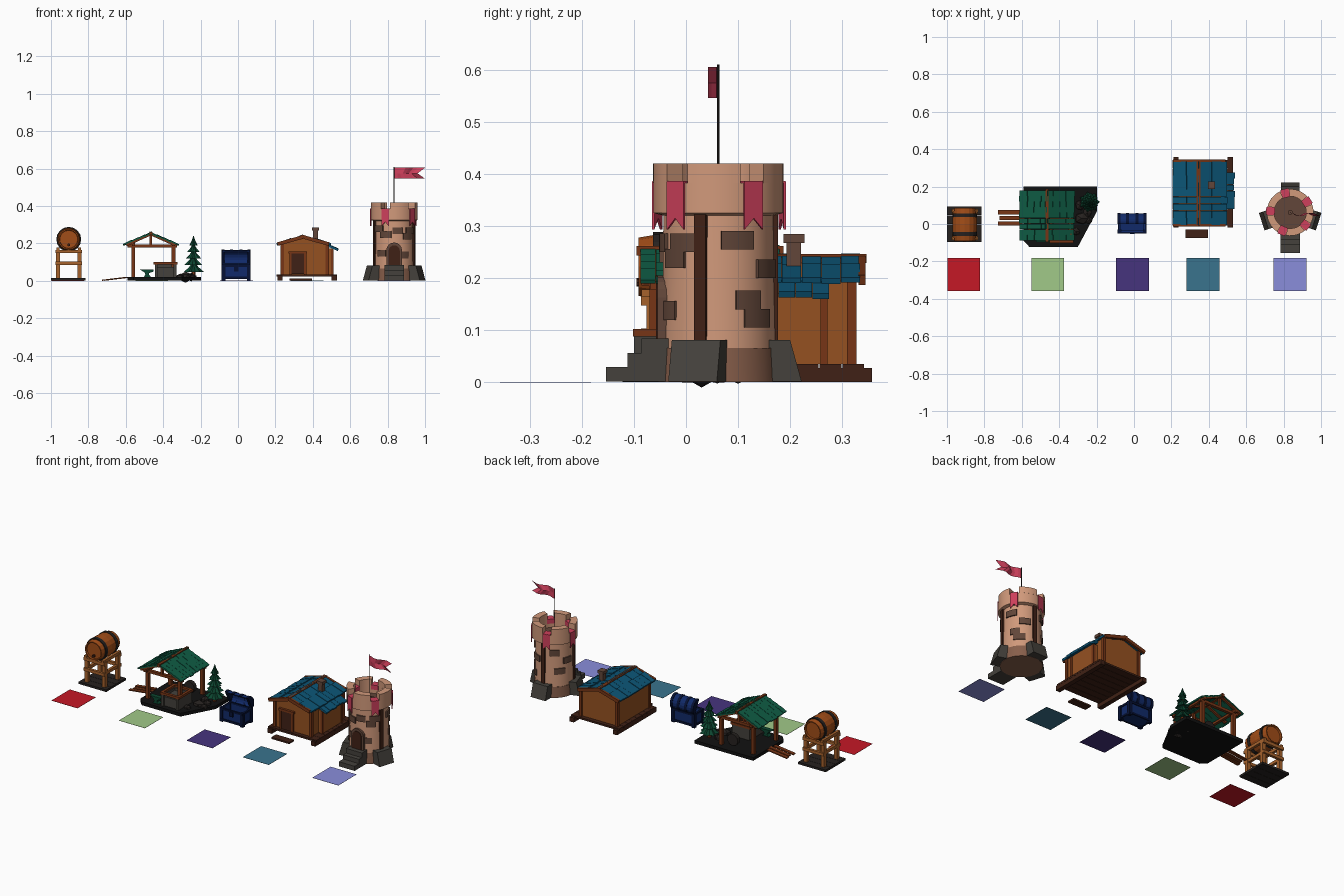
import bpy, bmesh, math, random
from mathutils import Matrix as Mx, Vector as V

if "Cube" in bpy.data.objects:
    bpy.data.objects.remove(bpy.data.objects["Cube"])

random.seed(4)
I = Mx.Identity(4)
COL = dict(red=(196, 30, 42), lime=(160, 200, 135), violet=(72, 55, 125), teal=(60, 115, 140), lilac=(137, 140, 218),
           barrel=(160, 78, 30), wood=(165, 98, 48), wall=(148, 82, 38), trim=(118, 56, 28), dark=(66, 38, 28),
           soot=(24, 24, 24), iron=(42, 38, 36), stone=(70, 67, 62), brown=(98, 72, 60), tan=(208, 152, 122),
           tan2=(135, 95, 76), pink=(205, 66, 92), blue=(20, 86, 118), green=(22, 92, 70), leaf=(20, 72, 52),
           navy=(24, 46, 105), navy2=(14, 24, 55))

def mat(c):
    if c not in bpy.data.materials:
        m = bpy.data.materials.new(c)
        m.diffuse_color = [(v / 255) ** 2.2 for v in COL[c]] + [1]
        m.use_nodes = True
        m.node_tree.nodes["Principled BSDF"].inputs["Base Color"].default_value = m.diffuse_color
    return bpy.data.materials[c]

def finish(name, bm, c, M=I, smooth=False):
    bmesh.ops.remove_doubles(bm, verts=bm.verts, dist=1e-5)
    bmesh.ops.recalc_face_normals(bm, faces=bm.faces)
    me = bpy.data.meshes.new(name)
    bm.to_mesh(me)
    bm.free()
    me.transform(M)
    me.materials.append(mat(c))
    o = bpy.data.objects.new(name, me)
    bpy.context.collection.objects.link(o)
    if smooth:
        bpy.ops.object.select_all(action='DESELECT')
        o.select_set(True)
        bpy.context.view_layer.objects.active = o
        bpy.ops.object.shade_smooth_by_angle(angle=math.radians(35))
    return o

def boxes(name, mats, c, M=I):
    bm = bmesh.new()
    for m in mats:
        bmesh.ops.create_cube(bm, size=1, matrix=m)
    return finish(name, bm, c, M)

def bx(x0, x1, y0, y1, z0, z1, ry=0, rx=0):
    return (Mx.Translation(((x0 + x1) / 2, (y0 + y1) / 2, (z0 + z1) / 2)) @ Mx.Rotation(ry, 4, 'Y')
            @ Mx.Rotation(rx, 4, 'X') @ Mx.Diagonal((x1 - x0, y1 - y0, z1 - z0, 1)))

def prism(name, pts, a, b, axis, c, M=I, smooth=False):
    f = {'x': lambda p, t: (t, *p), 'y': lambda p, t: (p[0], t, p[1]), 'z': lambda p, t: (*p, t)}[axis]
    bm = bmesh.new()
    lo, hi = ([bm.verts.new(f(p, t)) for p in pts] for t in (a, b))
    bm.faces.new(lo)
    bm.faces.new(hi)
    for i in range(len(pts)):
        j = (i + 1) % len(pts)
        bm.faces.new((lo[i], lo[j], hi[j], hi[i]))
    return finish(name, bm, c, M, smooth)

def lathe(name, prof, n, c, M=I, smooth=True, star=1):
    bm = bmesh.new()
    rings = []
    for r, z in prof:
        rings.append([bm.verts.new((r * (star if k % 2 else 1) * math.cos(k * math.tau / n),
                                    r * (star if k % 2 else 1) * math.sin(k * math.tau / n), z)) for k in range(n)])
    for a, b in zip(rings, rings[1:]):
        for k in range(n):
            bm.faces.new((a[k], a[(k + 1) % n], b[(k + 1) % n], b[k]))
    return finish(name, bm, c, M, smooth)

def sector(name, r0, r1, deg, half, z0, z1, c, M):
    an = [math.radians(deg + half * (i / 3 - 1)) for i in range(7)]
    pts = [(r1 * math.cos(a), r1 * math.sin(a)) for a in an] + [(r0 * math.cos(a), r0 * math.sin(a)) for a in an[::-1]]
    return prism(name, pts, z0, z1, 'z', c, M, True)

def slope(name, ridge, eave, y0, y1, rows, cols, t, c, jit=.006):
    # overlapping shingles from the ridge (x, z) down to the eave
    (xr, zr), (xe, ze) = ridge, eave
    ang, L, w = math.atan2(zr - ze, xe - xr), math.hypot(xe - xr, ze - zr) / rows, (y1 - y0) / cols
    out = []
    for i in range(rows):
        for j in range(cols):
            f = (i + .5) / rows
            T = Mx.Translation((xr + (xe - xr) * f, y0 + w * (j + .5), zr + (ze - zr) * f + t * .4 + random.uniform(0, .003)))
            out.append(T @ Mx.Rotation(ang + (.07 if xe > xr else -.07), 4, 'Y')
                       @ Mx.Diagonal((L * 1.1 + random.uniform(0, jit), w * .97, t, 1)))
    boxes(name, out, c)

# colour swatches
for i, (x, c) in enumerate(zip((-.911, -.46, -.008, .369, .834), ('red', 'lime', 'violet', 'teal', 'lilac'))):
    boxes(f'swatch_{i}', [bx(x - .087, x + .087, -.357, -.182, 0, .001)], c)

# barrel on a stand
bxx = -.905
boxes('barrel_floor', [bx(-1, -.815, -.095 + i * .0475, -.049 + i * .0475, .001, .014) for i in range(4)], 'iron')
legs = [bx(bxx + s * .058 - .011, bxx + s * .058 + .011, y - .011, y + .011, .014, .165) for s in (-1, 1) for y in (-.065, .06)]
rails = [bx(bxx - .07, bxx + .07, y - .008, y + .008, z, z + .018) for y in (-.078, .073) for z in (.085, .148)]
rails += [bx(bxx + s * .058 - .008, bxx + s * .058 + .008, -.085, .08, z, z + .018) for s in (-1, 1) for z in (.085, .16)]
boxes('barrel_stand', legs + rails, 'wood')
B = Mx.Translation((bxx, -.003, .222)) @ Mx.Rotation(math.pi / 2, 4, 'X')
lathe('barrel_body', [(0, -.078), (.048, -.078), (.05, -.088), (.056, -.088), (.064, -.04), (.066, 0), (.064, .04),
                      (.056, .088), (.05, .088), (.048, .078), (0, .078)], 16, 'barrel', B, False)
for i, z in enumerate((-.05, .05)):
    lathe(f'barrel_hoop_{i}', [(.06, z - .01), (.0665, z - .01), (.0665, z + .01), (.06, z + .01)], 16, 'iron', B, False)
lathe('barrel_tap', [(0, .07), (.008, .07), (.008, .092), (0, .092)], 8, 'dark', B @ Mx.Translation((0, -.03, 0)))

# forge: slab, ramp, posts, roof
prism('forge_slab', [(-.59, .2), (-.197, .2), (-.197, .07), (-.30, -.122), (-.56, -.122), (-.59, -.09)], .001, .02, 'z', 'soot')
boxes('ramp_planks', [bx(-.728 + d, -.595 + d, y, y + .022, .008, .014, -.12) for y, d in ((-.008, 0), (.022, .01), (.052, .002))], 'trim')
P = [(-.56, -.06), (-.56, .155), (-.345, -.06), (-.345, .155)]
boxes('forge_posts', [bx(x - .01, x + .01, y - .01, y + .01, .02, .205) for x, y in P], 'trim')
boxes('forge_beams', [bx(-.59, -.325, y - .009, y + .009, .178, .194) for y in (-.06, .155)]
      + [bx(x - .008, x + .008, -.085, .18, .186, .2) for x in (-.56, -.345)]
      + [bx(-.473, -.459, y - .007, y + .007, .19, .25) for y in (-.06, .155)]
      + [bx(-.474, -.458, -.095, .187, .244, .262)], 'trim')
for s in (-1, 1):
    boxes(f'forge_rafters_{s}', [bx(-.466 + s * .065 - .072, -.466 + s * .065 + .072, y - .007, y + .007, .214, .227, s * .42)
                                 for y in (-.075, .05, .17)], 'trim')
    slope(f'forge_shingles_{s}', (-.466, .25), (-.466 + s * .142, .191), -.088, .18, 4, 9, .008, 'green', .014)
# forge: furnace, anvil, wheel, rocks
boxes('furnace', [bx(-.445, -.43, -.1, .03, .02, .09), bx(-.345, -.33, -.1, .03, .02, .09), bx(-.445, -.33, .01, .03, .02, .09),
                  bx(-.44, -.335, -.09, .02, .02, .075)], 'stone')
boxes('furnace_rim', [bx(-.452, -.323, y - .008, y + .008, .088, .102) for y in (-.094, .026)]
      + [bx(x - .008, x + .008, -.1, .03, .088, .102) for x in (-.443, -.332)], 'trim')
prism('anvil', [(-.505, .02), (-.465, .02), (-.475, .032), (-.475, .042), (-.452, .05), (-.452, .06), (-.525, .06),
                (-.5, .046), (-.495, .032)], -.095, -.068, 'y', 'leaf')
lathe('grindstone', [(0, -.012), (.035, -.012), (.035, .012), (0, .012)], 12, 'iron',
      Mx.Translation((-.41, .13, .057)) @ Mx.Rotation(math.pi / 2, 4, 'X'), False)
for i, (x, y, r) in enumerate(((-.28, .03, .04), (-.25, .06, .03), (-.31, -.04, .025), (-.24, .02, .022), (-.29, .1, .03))):
    bm = bmesh.new()
    bmesh.ops.create_icosphere(bm, subdivisions=1, radius=r)
    finish(f'rock_{i}', bm, 'iron', Mx.Translation((x, y, .02)) @ Mx.Rotation(i * 1.3, 4, 'Z') @ Mx.Diagonal((1, .85, .75, 1)))
# pine tree
T = Mx.Translation((-.238, .118, .02))
lathe('tree_trunk', [(0, 0), (.011, 0), (.006, .17), (0, .17)], 6, 'trim', T, False)
for i, (r, z, h) in enumerate(((.056, .028, .06), (.05, .065, .058), (.042, .1, .055), (.034, .135, .05), (.024, .168, .056))):
    lathe(f'tree_tier_{i}', [(0, z + .014), (r, z), (r * .45, z + h * .45), (0, z + h)], 14, 'leaf',
          T @ Mx.Rotation(i * .5, 4, 'Z'), False, .72)

# open chest
cx = -.01
boxes('chest_body', [bx(cx - .072, cx + .072, -.044, .038, .012, .02), bx(cx - .072, cx + .072, -.046, -.036, .012, .085),
                     bx(cx - .072, cx + .072, .03, .04, .012, .085), bx(cx - .072, cx - .062, -.046, .04, .012, .085),
                     bx(cx + .062, cx + .072, -.046, .04, .012, .085)], 'navy')
boxes('chest_bands', [bx(cx + s * .068 - .01, cx + s * .068 + .01, y - .01, y + .01, .003, .088) for s in (-1, 1) for y in (-.04, .034)]
      + [bx(cx - .074, cx + .074, y - .004, y + .004, z, z + .012) for y in (-.047, .041) for z in (.01, .075)]
      + [bx(cx + s * .072 - .004, cx + s * .072 + .004, -.046, .04, z, z + .012) for s in (-1, 1) for z in (.01, .075)]
      + [bx(cx - .012, cx + .012, -.054, -.044, .05, .08)], 'navy2')
def arc(r):
    return [(-.043 + r * math.cos(a), r * .82 * math.sin(a)) for a in [math.pi * k / 8 for k in range(9)]]
L = Mx.Translation((cx, .04, .086)) @ Mx.Rotation(math.radians(-62), 4, 'X')
prism('chest_lid_shell', arc(.042) + arc(.034)[::-1], -.07, .07, 'x', 'navy', L)
for i, x in enumerate((-.07, -.025, .025, .07)):
    prism(f'chest_lid_band_{i}', arc(.045) + (arc(.034)[::-1] if abs(x) < .05 else []), x - .008, x + .008, 'x', 'navy2', L)

# hut: footing, walls, door
boxes('hut_footing', [bx(x - .014, x + .014, -.018, .357, .001, .028) for x in (.225, .515)]
      + [bx(.207, .53, -.008 + i * .044, .034 + i * .044, .024, .035) for i in range(8)], 'dark')
prism('hut_walls', [(.235, .035), (.48, .035), (.48, .195), (.345, .232), (.235, .195)], .015, .318, 'y', 'wall')
boxes('hut_side_bay', [bx(.47, .507, .085, .268, .035, .172)], 'wall')
boxes('hut_corner_posts', [bx(x - .009, x + .009, y - .009, y + .009, .035, .198) for x in (.237, .478) for y in (.016, .318)]
      + [bx(.497, .511, y - .007, y + .007, .035, .168) for y in (.087, .265)], 'trim')
boxes('hut_door', [bx(.285, .355, .006, .016, .036, .145)], 'dark')
boxes('hut_door_frame', [bx(.275, .286, .002, .016, .035, .15), bx(.354, .365, .002, .016, .035, .15),
                         bx(.27, .37, .001, .016, .145, .158)], 'trim')
boxes('hut_doorstep', [bx(.275, .395, -.075, -.03, .002, .012)], 'dark')
# hut: roof and chimney
for s, xe in ((-1, .212), (1, .492)):
    slope(f'hut_roof_{s}', (.345, .231), (xe, .193), -.005, .335, 2, 9, .011, 'blue')
    boxes(f'hut_bargeboards_{s}', [bx((.345 + xe) / 2 - .07, (.345 + xe) / 2 + .07, y - .007, y + .007, .206, .225, s * .275)
                                   for y in (-.006, .338)], 'trim')
slope('hut_bay_roof', (.47, .186), (.53, .165), .08, .275, 1, 6, .012, 'blue', .012)
boxes('hut_ridge', [bx(.334, .356, -.012, .346, .229, .246)], 'trim')
boxes('hut_chimney', [bx(.4, .428, .193, .221, .19, .275), bx(.395, .433, .187, .227, .268, .285)], 'brown')

# tower shaft and crown
W = Mx.Translation((.835, .062, 0))
lathe('tower_base', [(0, .001), (.115, .001), (.112, .066), (0, .066)], 28, 'tan2', W)
lathe('tower_shaft', [(.11, .06), (.107, .2), (.106, .32), (.125, .325), (.125, .383), (.086, .383), (.086, .335)], 30, 'tan', W)
lathe('tower_deck', [(.087, .336), (.036, .336), (.036, .343), (.013, .343), (.013, .352), (0, .352)], 24, 'brown', W)
for k in range(5):
    a = -112 + 72 * k
    sector(f'merlon_{k}', .086, .125, a + 36, 24, .383, .42, 'tan', W)
    R = W @ Mx.Rotation(math.radians(a), 4, 'Z')
    prism(f'banner_{k}', [(-.021, .386), (.021, .386), (.021, .293), (.0, .315), (-.021, .293)], .124, .129, 'x', 'pink', R)
    boxes(f'banner_fold_{k}', [bx(.083, .128, -.021, .021, .383, .387), bx(.082, .086, -.021, .021, .36, .387)], 'pink', R)
# buttresses with timber strips
for i, a in enumerate((-18, 90, 198)):
    R = W @ Mx.Rotation(math.radians(a), 4, 'Z')
    prism(f'buttress_{i}', [(.08, .002), (.16, .002), (.138, .081), (.08, .081)], -.049, .049, 'y', 'stone', R)
    boxes(f'timber_{i}', [bx(.095, .115, -.012, .012, .08, .322)], 'dark', R)
# raised stones
S = [(20, .255), (32, .14), (44, .105), (-50, .22), (-38, .25), (-62, .12), (60, .2), (125, .25), (140, .14), (165, .2),
     (220, .26), (232, .13), (245, .23), (-80, .25)]
for i, (a, z) in enumerate(S):
    sector(f'raised_stone_{i}', .09, .1135, a, 14 if i % 2 else 17, z, z + .036, 'brown', W)
# entrance steps and arched door
boxes('tower_steps', [bx(.782, .888, -.154, -.02, .002, .03), bx(.782, .888, -.112, -.02, .03, .056),
                      bx(.782, .888, -.085, -.02, .056, .084)], 'stone')
def arch(w, h):
    return [(.835 - w, .08)] + [(.835 - w * math.cos(math.pi * k / 8), h + w * math.sin(math.pi * k / 8)) for k in range(9)] + [(.835 + w, .08)]
prism('tower_door_frame', arch(.042, .163), -.055, -.01, 'y', 'brown')
prism('tower_door', arch(.03, .16), -.058, -.01, 'y', 'dark')
# flag
lathe('flagpole', [(0, .34), (.0025, .34), (.0025, .61), (0, .61)], 8, 'iron', W)
bm = bmesh.new()
cols = []
for i in range(9):
    u = i / 8
    y = .06 - .018 * math.sin(u * 4.6) ** 2
    tip = .835 + .165 * u
    cols.append([bm.verts.new((tip if z != .575 else .835 + .125 * u, y, z)) for z in (.546, .575, .605)])
for a, b in zip(cols, cols[1:]):
    for j in (0, 1):
        bm.faces.new((a[j], b[j], b[j + 1], a[j + 1]))
finish('flag', bm, 'pink')
